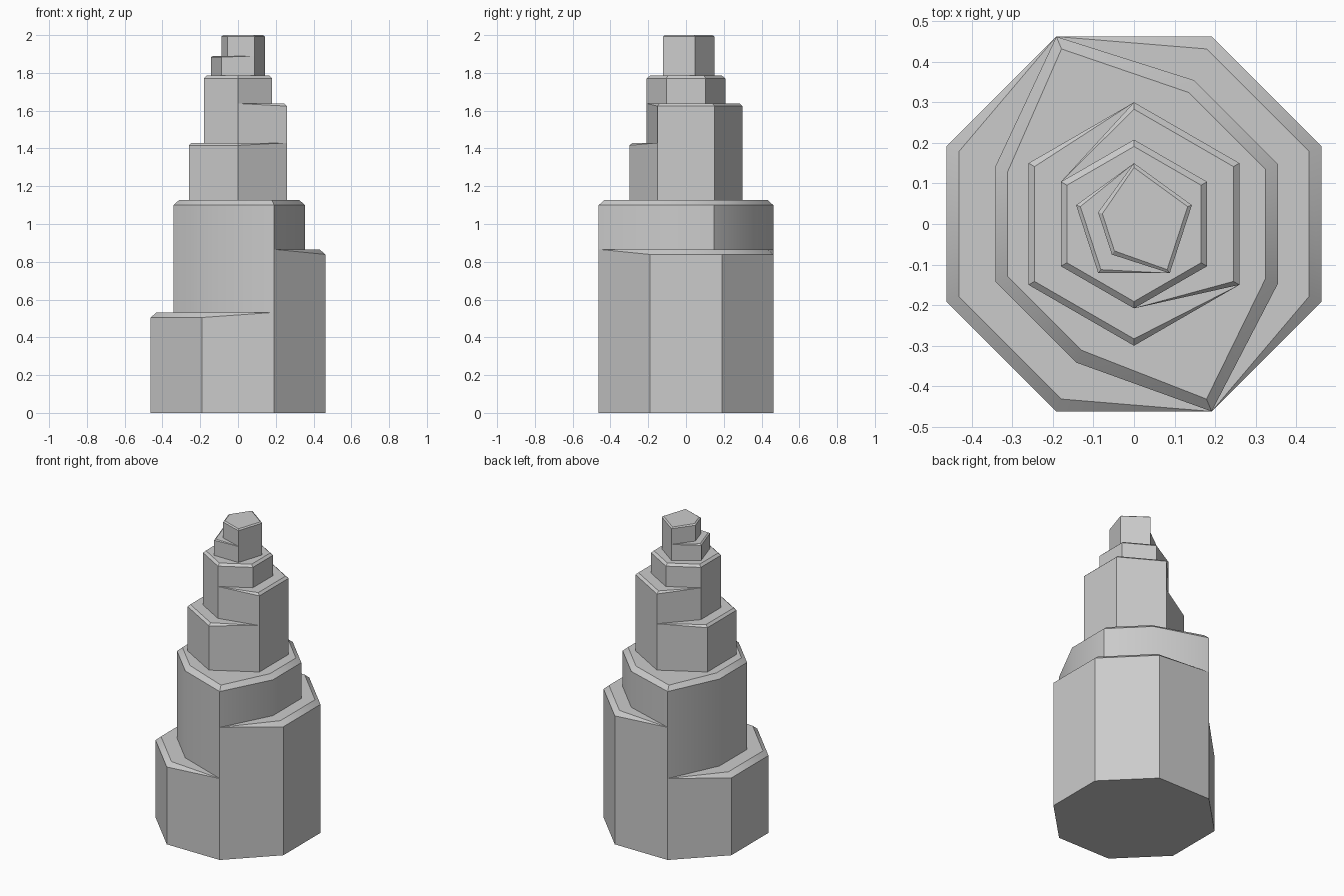
import bpy, bmesh
from math import cos, sin, radians

if "Cube" in bpy.data.objects:
    bpy.data.objects.remove(bpy.data.objects["Cube"])


def ring(angles, radii, heights):
    return [(r * cos(radians(a)), r * sin(radians(a)), z)
            for a, r, z in zip(angles, radii, heights)]


def tower_tier(name, sides, start, radius, z, steps, drop, inset, close_bottom=False):
    """Stack of walls; each step pulls some corners in above a bevelled ledge.
    steps: (ledge height, corner indices that step, new radius or None for the top)."""
    bm = bmesh.new()
    cache = {}
    angles = [start + 360 * i / sides for i in range(sides)]
    radii = [radius] * sides

    def vert(p):
        key = tuple(round(c, 5) for c in p)
        if key not in cache:
            cache[key] = bm.verts.new(p)
        return cache[key]

    def band(low, high):
        for i in range(sides):
            j = (i + 1) % sides
            quad = []
            for p in (low[i], low[j], high[j], high[i]):
                v = vert(p)
                if v not in quad:
                    quad.append(v)
            if len(quad) > 2:
                bm.faces.new(quad)

    base = ring(angles, radii, [z] * sides)
    if close_bottom:
        bm.faces.new([vert(p) for p in reversed(base)])
    for top, corners, new_radius in steps:
        moved = [i in corners for i in range(sides)]
        wall_top = ring(angles, radii, [top - drop * m for m in moved])
        bevel = ring(angles, [r - inset * m for r, m in zip(radii, moved)], [top] * sides)
        band(base, wall_top)
        band(wall_top, bevel)
        if new_radius is None:
            bm.faces.new([vert(p) for p in bevel])
        else:
            radii = [new_radius if m else r for r, m in zip(radii, moved)]
            base = ring(angles, radii, [top] * sides)
            band(bevel, base)

    mesh = bpy.data.meshes.new(name)
    bm.to_mesh(mesh)
    bm.free()
    obj = bpy.data.objects.new(name, mesh)
    bpy.context.collection.objects.link(obj)
    bpy.ops.object.select_all(action='DESELECT')
    obj.select_set(True)
    bpy.context.view_layer.objects.active = obj
    bpy.ops.object.shade_smooth_by_angle(angle=radians(30))


# Eight-sided base: left side steps first, then the right side
tower_tier("lower_tower", 8, 22.5, 0.5, 0,
           [(0.532, (3, 4, 5), 0.37), (0.866, (7, 0, 1), 0.384),
            (1.127, range(8), None)], 0.027, 0.033, True)

# Six-sided middle
tower_tier("middle_tower", 6, 30, 0.3, 1.127,
           [(1.43, (2, 3, 4), 0.208), (1.638, (5, 0, 1), 0.208),
            (1.785, range(6), None)], 0.014, 0.017)

# Five-sided top
tower_tier("upper_tower", 5, 90, 0.15, 1.785,
           [(1.89, (1, 2), 0.093), (2.0, range(5), None)], 0.007, 0.011)
